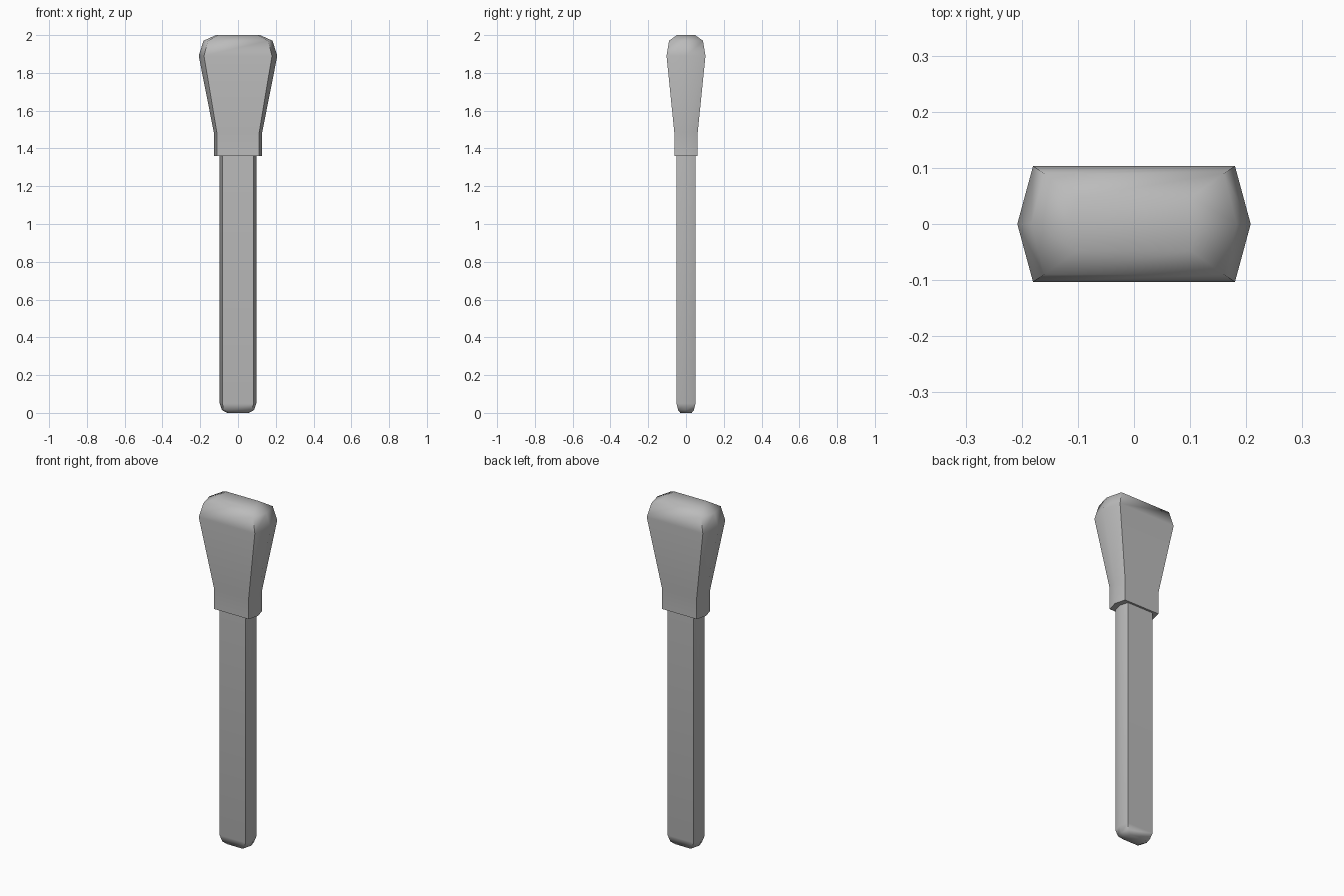
import bpy
import bmesh
import math

cube = bpy.data.objects.get("Cube")
if cube:
    bpy.data.objects.remove(cube, do_unlink=True)

grey = bpy.data.materials.new("mid_grey")
grey.use_nodes = True
color = (0.5, 0.5, 0.5, 1)
grey.diffuse_color = color
grey.node_tree.nodes["Principled BSDF"].inputs["Base Color"].default_value = color


def hex_loft(name, rings):
    """Loft six-sided sections; each ring is (z, corner x, tip x, half depth)."""
    bm = bmesh.new()
    loops = []
    for z, corner, tip, depth in rings:
        outline = [(-corner, -depth), (corner, -depth), (tip, 0),
                   (corner, depth), (-corner, depth), (-tip, 0)]
        loops.append([bm.verts.new((x, y, z)) for x, y in outline])
    for low, high in zip(loops, loops[1:]):
        for i in range(6):
            j = (i + 1) % 6
            bm.faces.new((low[i], low[j], high[j], high[i]))
    bm.faces.new(loops[0][::-1])
    bm.faces.new(loops[-1])
    mesh = bpy.data.meshes.new(name)
    bm.to_mesh(mesh)
    bm.free()
    mesh.materials.append(grey)
    obj = bpy.data.objects.new(name, mesh)
    bpy.context.collection.objects.link(obj)
    bpy.ops.object.select_all(action="DESELECT")
    obj.select_set(True)
    bpy.context.view_layer.objects.active = obj
    bpy.ops.object.shade_smooth_by_angle(angle=math.radians(52))
    return obj


# Long shaft with a rounded lower end, running up into the collar
hex_loft("shaft", [
    (0.0, 0.05, 0.057, 0.03),
    (0.015, 0.072, 0.085, 0.042),
    (0.05, 0.083, 0.097, 0.05),
    (1.38, 0.083, 0.097, 0.05),
])

# Flared head with straight collar and rounded crown
hex_loft("head", [
    (1.36, 0.112, 0.128, 0.062),
    (1.485, 0.112, 0.128, 0.062),
    (1.89, 0.18, 0.208, 0.103),
    (1.97, 0.16, 0.183, 0.09),
    (2.0, 0.102, 0.117, 0.048),
])
